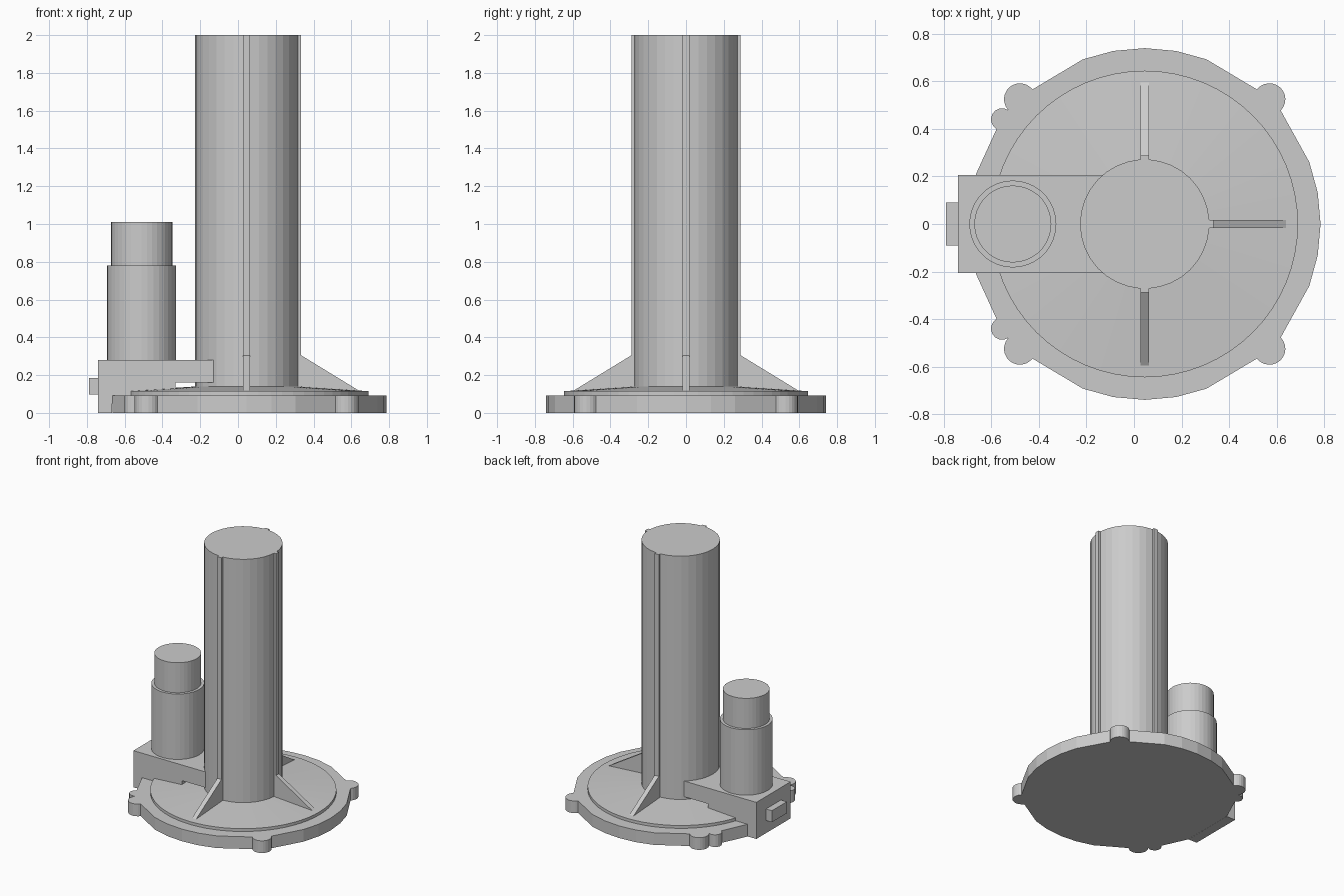
import bpy, bmesh
from math import sin, cos, radians, asin, degrees
from mathutils import Matrix, Vector

if "Cube" in bpy.data.objects:
    bpy.data.objects.remove(bpy.data.objects["Cube"])

CX = 0.045  # axis of the round base and column


def make(name, bm):
    bmesh.ops.recalc_face_normals(bm, faces=bm.faces)
    me = bpy.data.meshes.new(name)
    bm.to_mesh(me)
    bm.free()
    ob = bpy.data.objects.new(name, me)
    bpy.context.collection.objects.link(ob)
    return ob


def prism(name, pts, vec, matrix=Matrix()):
    """Extrude a closed outline of 3D points along vec."""
    bm = bmesh.new()
    face = bm.faces.new([bm.verts.new(p) for p in pts])
    ext = bmesh.ops.extrude_face_region(bm, geom=[face])
    verts = [v for v in ext["geom"] if isinstance(v, bmesh.types.BMVert)]
    bmesh.ops.translate(bm, verts=verts, vec=vec)
    bm.transform(matrix)
    return make(name, bm)


def lathe(name, profile, cx, n):
    """Closed solid of stacked rings (radius, z)."""
    bm = bmesh.new()
    rings = [[bm.verts.new((cx + r * cos(radians(360 * i / n)), r * sin(radians(360 * i / n)), z))
              for i in range(n)] for r, z in profile]
    for a, b in zip(rings, rings[1:]):
        for i in range(n):
            j = (i + 1) % n
            bm.faces.new((a[i], a[j], b[j], b[i]))
    bm.faces.new(rings[0])
    bm.faces.new(rings[-1])
    return make(name, bm)


def box(name, lo, hi):
    (x0, y0, z0), (x1, y1, z1) = lo, hi
    return prism(name, [(x0, y0, z0), (x1, y0, z0), (x1, y1, z0), (x0, y1, z0)], (0, 0, z1 - z0))


def arc(x, y, r, a0, a1, n):
    return [(x + r * cos(radians(a0 + (a1 - a0) * i / n)),
             y + r * sin(radians(a0 + (a1 - a0) * i / n))) for i in range(n + 1)]


# Base flange with rounded bolt lugs: upper half outline, mirrored in y
half = arc(CX, 0, 0.74, 0, 20.6, 2)
half += arc(0.57, 0.525, 0.067, -45, 142, 12)
half += arc(CX, 0, 0.74, 69.4, 110.6, 4)
half += arc(-0.48, 0.525, 0.067, 38, 222, 12)
half += arc(-0.555, 0.44, 0.047, 58, 240, 8)
half += [(-0.665, 0.21)]
outline = half + [(x, -y) for x, y in reversed(half[1:])]
prism("base_flange", [(x, y, 0) for x, y in outline], (0, 0, 0.093))

# Shallow conical cover plate
lathe("cover_plate", [(0.645, 0.085), (0.645, 0.115), (0.27, 0.14)], CX, 64)

# Main column with three narrow vertical ribs worked into its outline
R, RIB, HW = 0.272, 0.289, 0.0175
edge = degrees(asin(HW / R))
col = []
for k in range(-1, 2):
    rot = Matrix.Rotation(radians(90 * k), 2)
    col += [rot @ Vector(p) for p in ((R, -HW), (RIB, -HW), (RIB, HW), (R, HW))]
    a0, a1 = 90 * k + edge, 90 * k + (90 if k < 1 else 180) - edge
    col += [Vector(p) for p in arc(0, 0, R, a0, a1, 8 if k < 1 else 16)[1:-1]]
prism("main_column", [(CX + p.x, p.y, 0.1) for p in col], (0, 0, 1.9))

# Triangular gussets under the ribs
for name, ang in (("gusset_right", 0), ("gusset_back", 90), ("gusset_front", -90)):
    tri = [(0.26, -HW, 0.11), (0.595, -HW, 0.11), (0.595, -HW, 0.118),
           (0.289, -HW, 0.305), (0.26, -HW, 0.305)]
    prism(name, tri, (0, 2 * HW, 0),
          Matrix.Translation((CX, 0, 0)) @ Matrix.Rotation(radians(ang), 4, 'Z'))

# Gear housing: side profile raised over the plate near the column
side = [(-0.74, 0), (-0.666, 0), (-0.666, 0.05), (-0.33, 0.05),
        (-0.33, 0.16), (-0.13, 0.16), (-0.13, 0.28), (-0.74, 0.28)]
prism("gear_housing", [(x, -0.207, z) for x, z in side], (0, 0.414, 0))

# Plug on the outer face of the housing
box("side_plug", (-0.79, -0.09, 0.097), (-0.73, 0.09, 0.185))

# Stepped motor
lathe("motor", [(0.183, 0.27), (0.183, 0.78), (0.162, 0.78), (0.162, 1.01)], -0.51, 36)
